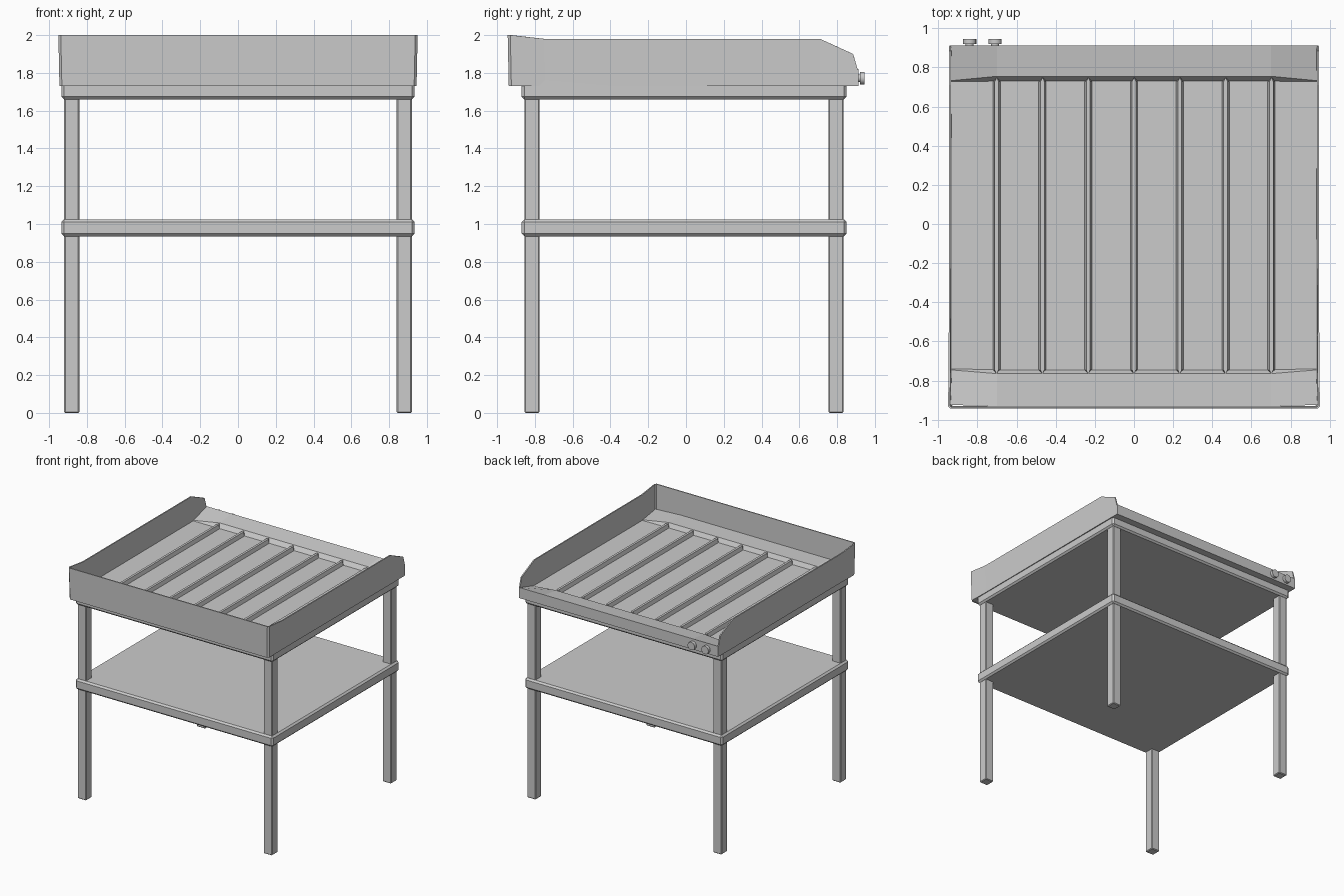
import bpy, bmesh, math
from mathutils import Matrix

if "Cube" in bpy.data.objects:
    bpy.data.objects.remove(bpy.data.objects["Cube"])


def finish(bm, name, smooth=None):
    bmesh.ops.recalc_face_normals(bm, faces=bm.faces)
    me = bpy.data.meshes.new(name)
    bm.to_mesh(me)
    bm.free()
    ob = bpy.data.objects.new(name, me)
    bpy.context.collection.objects.link(ob)
    if smooth:
        bpy.context.view_layer.objects.active = ob
        ob.select_set(True)
        bpy.ops.object.shade_smooth_by_angle(angle=math.radians(smooth))
        ob.select_set(False)
    return ob


def box(name, x0, x1, y0, y1, z0, z1, bevel):
    bm = bmesh.new()
    bmesh.ops.create_cube(bm, size=1)
    for v in bm.verts:
        v.co = ((x0 + x1) / 2 + v.co.x * (x1 - x0),
                (y0 + y1) / 2 + v.co.y * (y1 - y0),
                (z0 + z1) / 2 + v.co.z * (z1 - z0))
    bmesh.ops.bevel(bm, geom=bm.edges[:], offset=bevel, segments=1,
                    affect='EDGES', profile=0.5)
    return finish(bm, name)


# four square legs
for side, xa in (("left", -0.92), ("right", 0.84)):
    for end, ya in (("front", -0.855), ("back", 0.755)):
        box(f"{end}_{side}_leg", xa, xa + 0.08, ya, ya + 0.08, 0, 1.70, 0.006)

# middle shelf and the frame under the tray
box("shelf", -0.935, 0.935, -0.87, 0.85, 0.935, 1.025, 0.014)
box("upper_frame", -0.935, 0.935, -0.87, 0.85, 1.66, 1.745, 0.014)

# cooking tray: sunken pan with raised front and back decks
bm = bmesh.new()
PAN = 1.765
# per row: inner y, inner z, outer y, outer z
rows = [(-0.93, 1.80, -0.925, 1.79), (-0.765, 1.80, -0.745, PAN + 0.002),
        (-0.745, PAN, -0.74, PAN), (0.73, PAN, 0.728, PAN),
        (0.755, 1.80, 0.732, PAN + 0.002), (0.912, 1.82, 0.912, 1.82)]
grid = []
for yi, zi, yo, zo in rows:
    grid.append([bm.verts.new((x, yi, zi) if abs(x) < 0.8 else (x, yo, zo))
                 for x in (-0.942, -0.7, 0.7, 0.942)])
for a, b in zip(grid, grid[1:]):
    for i in range(3):
        bm.faces.new((a[i], a[i + 1], b[i + 1], b[i]))
ext = bmesh.ops.extrude_face_region(bm, geom=bm.faces[:], use_keep_orig=True)
for v in ext["geom"]:
    if isinstance(v, bmesh.types.BMVert):
        v.co.z = 1.73
finish(bm, "cooking_tray")

# splash guard: thin wall around the front and both sides, slightly flared
half = [(0.945, 0.908, 1.82), (0.945, 0.885, 1.90), (0.946, 0.71, 1.98),
        (0.947, -0.75, 1.98), (0.951, -0.93, 2.0), (0.938, -0.944, 2.0)]
path = half + [(-x, y, z) for x, y, z in reversed(half)]
bm = bmesh.new()
cols = []
for x, y, z in path:
    f = 0.994 if y < 0 else 0.998
    cols.append((bm.verts.new((x * f, y * (f if y < 0 else 1), 1.73)),
                 bm.verts.new((x, y, z))))
for a, b in zip(cols, cols[1:]):
    bm.faces.new((a[0], b[0], b[1], a[1]))
guard = finish(bm, "splash_guard")
# thickness grows toward the inside of the tray
inward = guard.data.polygons[0].normal.x < 0
mod = guard.modifiers.new("thickness", 'SOLIDIFY')
mod.thickness = 0.01
mod.offset = 1 if inward else -1

# seven raised ribs with pointed ends
outline = [(0.022, -0.745), (0.022, 0.728), (0, 0.75),
           (-0.022, 0.728), (-0.022, -0.745), (0, -0.768)]
for n in range(7):
    cx = (n - 3) * 0.234
    bm = bmesh.new()
    low = [bm.verts.new((cx + x, y, PAN - 0.01)) for x, y in outline]
    top = [bm.verts.new((cx + x * 0.45, y, 1.797)) for x, y in outline]
    bm.faces.new(low)
    bm.faces.new(top)
    for i in range(6):
        j = (i + 1) % 6
        bm.faces.new((low[i], low[j], top[j], top[i]))
    finish(bm, f"rib_{n + 1}")

# two control knobs on the back lip
for n, cx in enumerate((-0.84, -0.71)):
    bm = bmesh.new()
    for radius, y0, y1 in ((0.02, 0.90, 0.925), (0.034, 0.92, 0.945)):
        m = (Matrix.Translation((cx, (y0 + y1) / 2, 1.772))
             @ Matrix.Rotation(math.pi / 2, 4, 'X'))
        bmesh.ops.create_cone(bm, cap_ends=True, segments=16, radius1=radius,
                              radius2=radius, depth=y1 - y0, matrix=m)
    finish(bm, f"control_knob_{n + 1}", 40)
